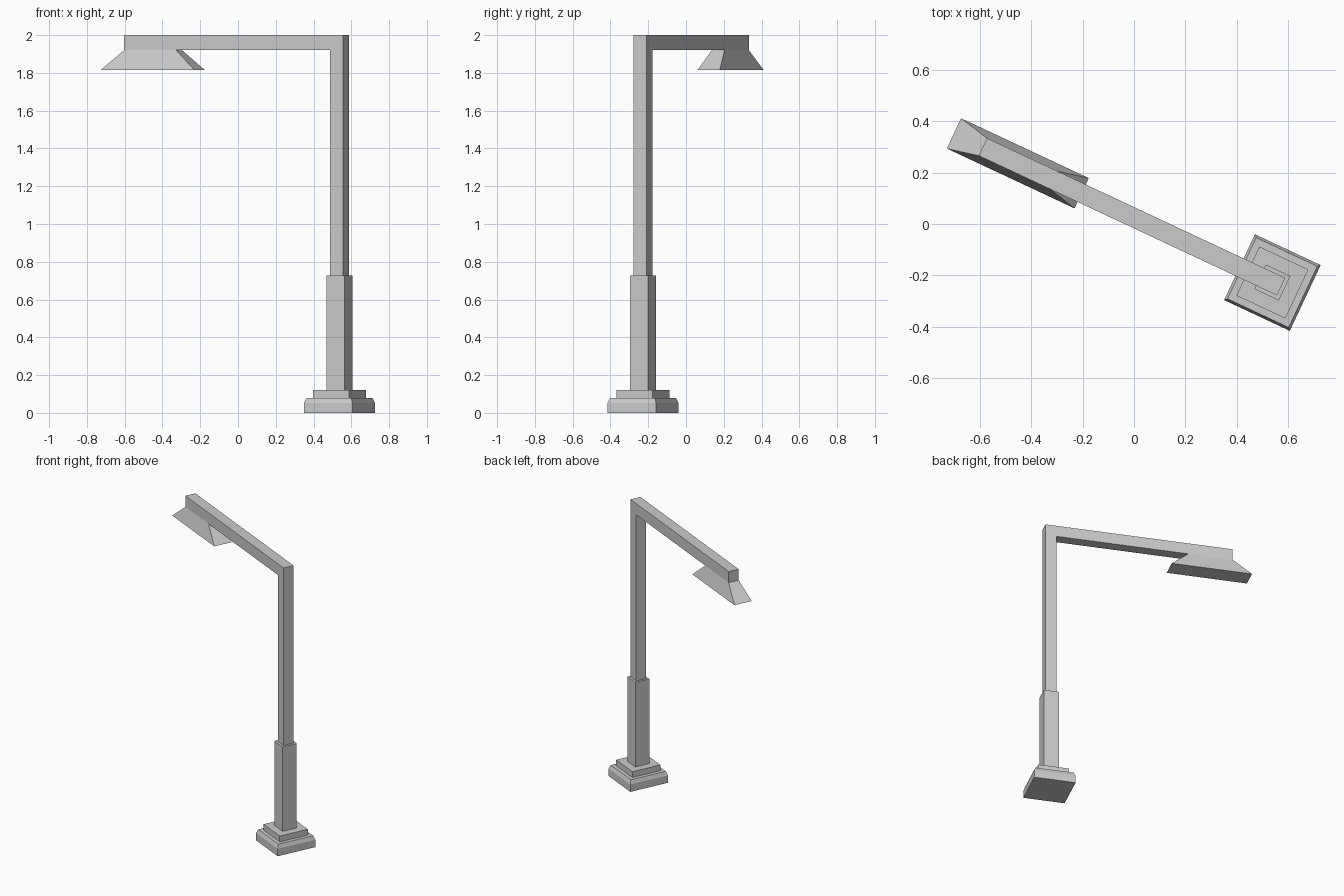
import bpy, math
from mathutils import Matrix

if "Cube" in bpy.data.objects:
    bpy.data.objects.remove(bpy.data.objects["Cube"])

# Everything is built in the lamp's own frame (pole at origin, arm along -x), then turned and placed
PLACE = Matrix.Translation((0.5375, -0.2275, 0)) @ Matrix.Rotation(math.radians(-25.1), 4, 'Z')


def make(name, verts, faces):
    mesh = bpy.data.meshes.new(name)
    mesh.from_pydata(verts, [], faces)
    mesh.transform(PLACE)
    obj = bpy.data.objects.new(name, mesh)
    bpy.context.collection.objects.link(obj)
    return obj


def loft(name, rings):
    """Closed solid through stacked rings, each a list of points running the same way round."""
    n = len(rings[0])
    verts = [p for r in rings for p in r]
    faces = [list(range(n))[::-1], list(range(len(verts) - n, len(verts)))]
    for k in range(len(rings) - 1):
        for i in range(n):
            j = (i + 1) % n
            faces.append((k * n + i, k * n + j, (k + 1) * n + j, (k + 1) * n + i))
    return make(name, verts, faces)


def rect(x0, x1, half_y, z):
    return [(x0, -half_y, z), (x1, -half_y, z), (x1, half_y, z), (x0, half_y, z)]


def square(half, z):
    return rect(-half, half, half, z)


# Stepped base: chamfered plinth and upper step
loft("plinth", [square(0.141, 0), square(0.141, 0.053), square(0.131, 0.08)])
loft("base_step", [square(0.105, 0.08), square(0.105, 0.122)])

# Thick lower sleeve of the pole
loft("pole_sleeve", [square(0.0525, 0.122), square(0.0525, 0.728)])

# Thin pole and arm as one L-shaped profile
W = 0.0375
profile = [(-W, 0.728), (W, 0.728), (W, 2.0), (-1.242, 2.0), (-1.242, 1.92), (-W, 1.92)]
loft("pole_and_arm", [[(x, y, z) for x, z in profile] for y in (W, -W)])

# Flared lamp shade hanging under the arm end
loft("lamp_shade", [rect(-1.366, -0.818, 0.065, 1.815), rect(-1.242, -0.938, W, 1.92)])
